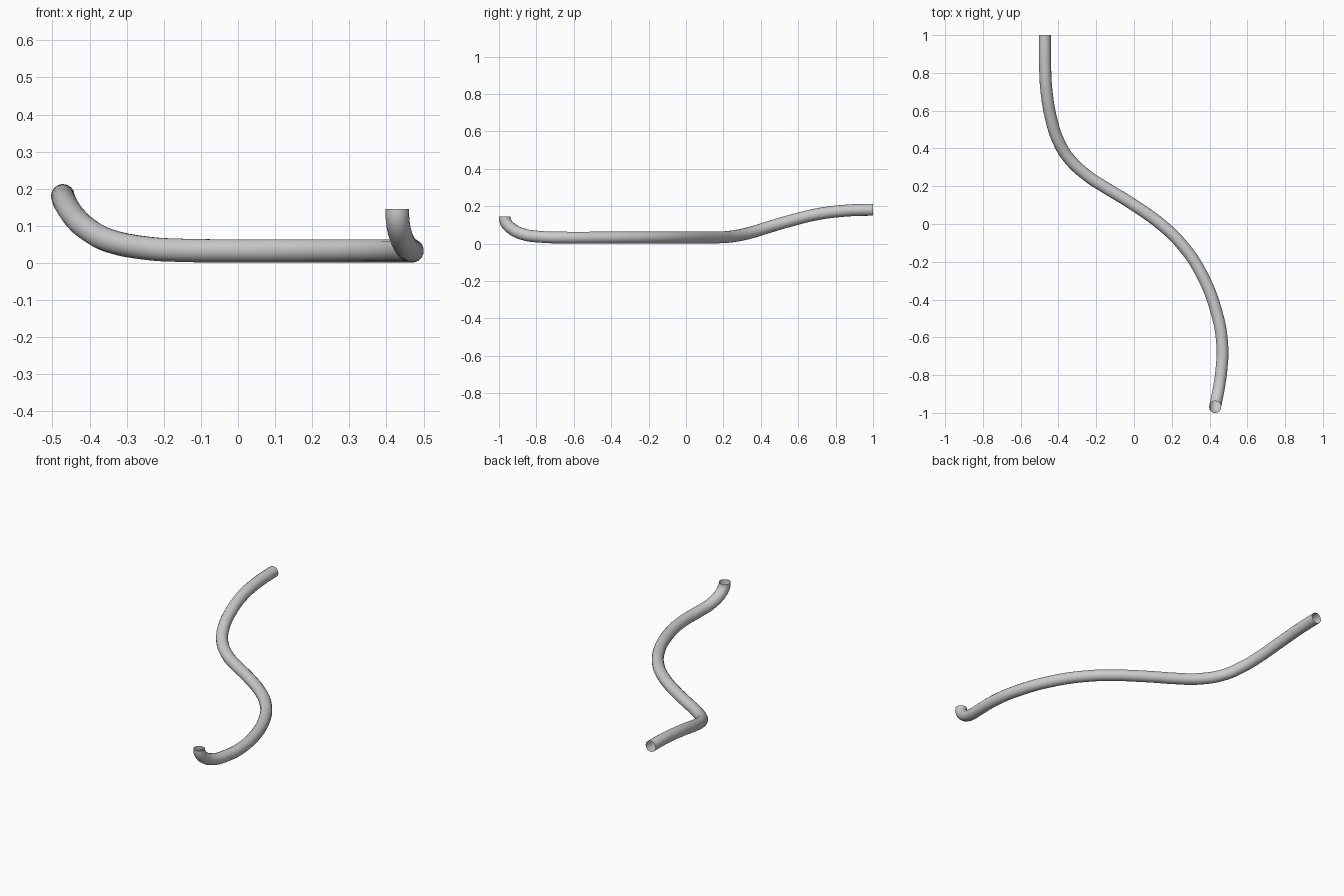
import bpy
from mathutils import Vector

if "Cube" in bpy.data.objects:
    bpy.data.objects.remove(bpy.data.objects["Cube"])

# Centre line of the bent tube, from the raised back end to the upturned front end
path = [
    (-.472, 1.0, .181), (-.471, .85, .176), (-.463, .70, .157),
    (-.437, .55, .120), (-.405, .45, .091), (-.347, .35, .060),
    (-.24, .25, .039), (-.15, .192, .034), (0, .10, .0325),
    (.15, -.008, .0325), (.25, -.105, .0325), (.35, -.25, .0325),
    (.438, -.47, .0325), (.468, -.65, .0325), (.463, -.77, .036),
    (.449, -.87, .050), (.436, -.935, .082), (.430, -.965, .118),
    (.429, -.969, .145),
]

curve = bpy.data.curves.new("tube", 'CURVE')
curve.dimensions = '3D'
curve.twist_mode = 'MINIMUM'
curve.resolution_u = 6
curve.bevel_depth = .0318
curve.bevel_resolution = 6
curve.use_fill_caps = False      # open ends

spline = curve.splines.new('BEZIER')
spline.bezier_points.add(len(path) - 1)
for bp, co in zip(spline.bezier_points, path):
    bp.co = co
    bp.handle_left_type = bp.handle_right_type = 'AUTO'

# Square-cut ends: level at the back, straight up at the front
for bp, d in ((spline.bezier_points[0], Vector((0, -.05, 0))),
              (spline.bezier_points[-1], Vector((0, 0, .009)))):
    bp.handle_left_type = bp.handle_right_type = 'FREE'
    bp.handle_left = bp.co - d
    bp.handle_right = bp.co + d
spline.use_smooth = True

tube = bpy.data.objects.new("bent_tube", curve)
bpy.context.collection.objects.link(tube)

# Turn the swept curve into a smooth mesh
bpy.context.view_layer.objects.active = tube
tube.select_set(True)
bpy.ops.object.convert(target='MESH')
bpy.ops.object.shade_smooth_by_angle()
